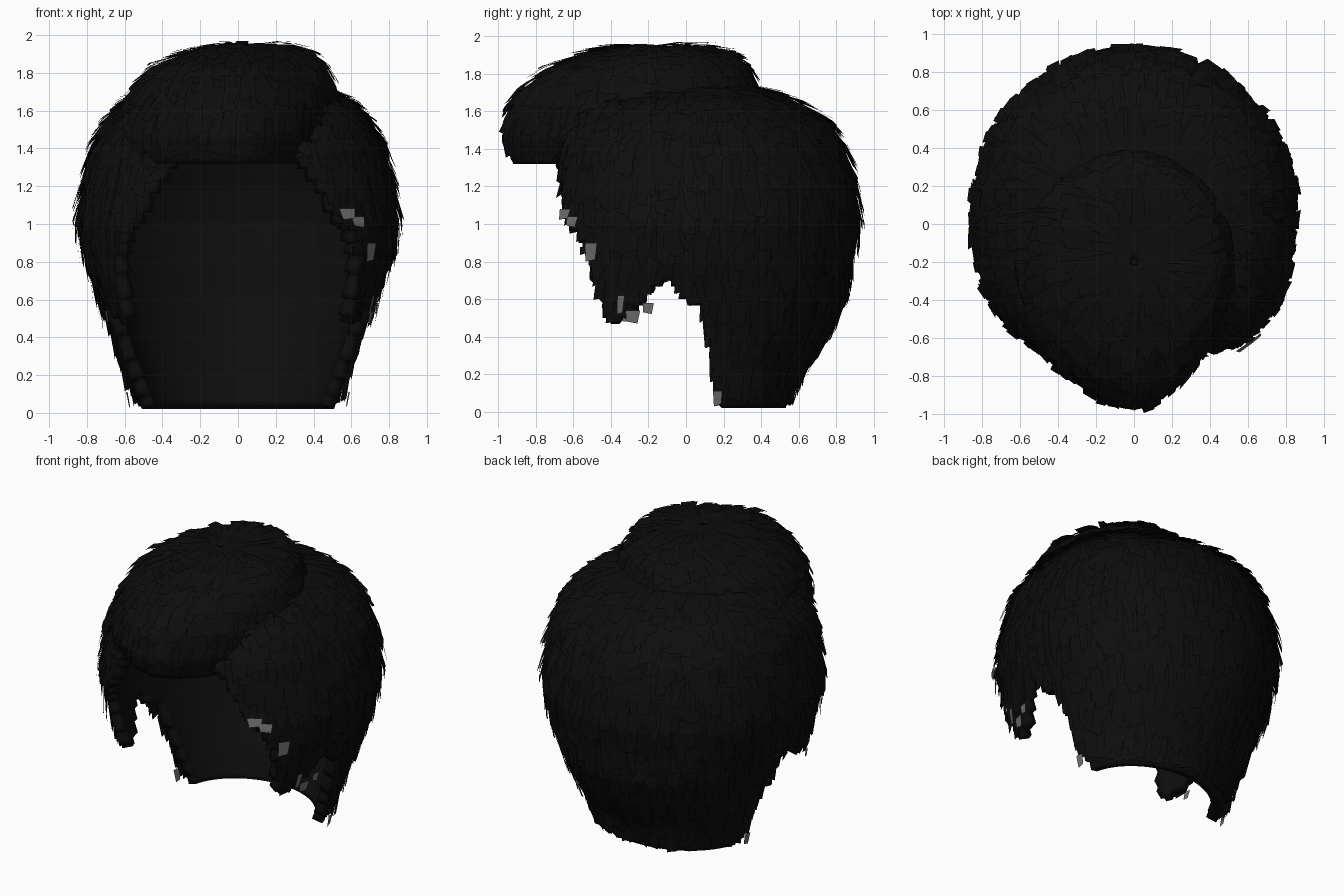
import bpy, bmesh, math, random
from mathutils import Vector

random.seed(4)
if "Cube" in bpy.data.objects:
    bpy.data.objects.remove(bpy.data.objects["Cube"])


def material(name, value):
    m = bpy.data.materials.new(name)
    m.use_nodes = True
    m.diffuse_color = (value, value, value, 1)
    bsdf = m.node_tree.nodes["Principled BSDF"]
    bsdf.inputs["Base Color"].default_value = (value, value, value, 1)
    bsdf.inputs["Roughness"].default_value = 0.9
    return m


black = material("hair black", 0.004)
grey = material("underside grey", 0.16)

# Horizontal sections: z, left half width, right half width, front y, back y
HEAD = [(0.02, .52, .52, -.62, .53), (0.2, .58, .58, -.68, .60), (0.4, .645, .645, -.76, .73),
        (0.6, .72, .72, -.76, .83), (0.8, .79, .79, -.73, .865), (1.0, .835, .835, -.74, .91),
        (1.2, .81, .81, -.73, .895), (1.4, .76, .76, -.71, .83), (1.52, .70, .70, -.66, .76),
        (1.63, .60, .60, -.6, .6), (1.71, .45, .45, -.45, .4), (1.76, .02, .02, .08, .12)]
QUIFF = [(1.32, .66, .46, -.92, .3), (1.45, .68, .50, -.97, .35), (1.6, .63, .53, -.94, .38),
         (1.72, .55, .51, -.87, .38), (1.82, .45, .47, -.73, .34), (1.89, .30, .40, -.55, .27),
         (1.94, .12, .28, -.35, .12), (1.955, .02, .02, -.22, -.18)]

# Lower hairline of the head as (y, z)
HAIRLINE = [(-.72, 1.36), (-.68, 1.32), (-.64, 1.05), (-.5, .8), (-.46, .6), (-.4, .46),
            (-.3, .5), (-.2, .62), (-.08, .7), (0, .57), (.08, .56), (.14, .3), (.2, .0)]


def head_keep(p):
    if p.y <= HAIRLINE[0][0]:
        return p.z > HAIRLINE[0][1]
    for (y0, z0), (y1, z1) in zip(HAIRLINE, HAIRLINE[1:]):
        if p.y <= y1:
            return p.z > z0 + (z1 - z0) * (p.y - y0) / (y1 - y0)
    return True


def quiff_keep(p):
    return p.z > 1.6 or p.y < -.5


def surface(table, centre, power):
    """Return a function giving the point at an angle (0 = front) and a height index."""
    def point(angle, t):
        t = max(0, min(t, len(table) - 1.0001))
        i = int(t)
        z, wl, wr, f, b = [u + (v - u) * (t - i) for u, v in zip(table[i], table[i + 1])]
        c = max(min(centre, b - .01), f + .01)
        s, k = math.sin(angle), math.cos(angle)
        n = power if k > 0 else 2
        r = (abs(s) ** n + abs(k) ** n) ** (-1 / n)
        return Vector(((wr if s > 0 else wl) * r * s, c - (c - f if k > 0 else b - c) * r * k, z))
    return point


head = surface(HEAD, .1, 2.6)
quiff = surface(QUIFF, -.22, 1.65)


def finish(bm, name, mat):
    me = bpy.data.meshes.new(name)
    bm.to_mesh(me)
    bm.free()
    me.materials.append(mat)
    ob = bpy.data.objects.new(name, me)
    bpy.context.collection.objects.link(ob)
    return ob


def shell(name, point, rows, keep, thickness):
    """Solid layer under the locks, trimmed at the hairline."""
    bm = bmesh.new()
    steps, cols = rows * 6, 120
    grid = [[bm.verts.new(point(math.tau * j / cols, i / 6)) for j in range(cols)]
            for i in range(steps + 1)]
    for i in range(steps):
        for j in range(cols):
            k = (j + 1) % cols
            quad = (grid[i][j], grid[i][k], grid[i + 1][k], grid[i + 1][j])
            if keep(sum((v.co for v in quad), Vector()) / 4):
                bm.faces.new(quad)
    bmesh.ops.delete(bm, geom=[v for v in bm.verts if not v.link_faces], context='VERTS')
    ob = finish(bm, name, black)
    mod = ob.modifiers.new("thickness", 'SOLIDIFY')
    mod.thickness = thickness
    mod.offset = -1
    for p in ob.data.polygons:
        p.use_smooth = True


def lock(bm, point, keep, angle, t, length, width, lift, slant=0.0):
    """One flat lock running down the surface, with its tip standing off."""
    segs = 5
    hub = Vector((0, .05, .9))
    rows = []
    for i in range(segs + 1):
        u = i / segs
        tt = t - length * u
        a = angle + slant * u
        mid = point(a, tt)
        if tt < 0 or not keep(mid):
            break
        out = mid - hub
        out.z = max(out.z, 0)
        out.normalize()
        across = (point(a + .02, tt) - point(a - .02, tt)).normalized()
        half = across * width * (.5 - .12 * u)
        off = out * (lift * u + .004)
        rows.append((mid - half + off, mid + half + off))
    if len(rows) < 2:
        return
    # Uneven tip
    last, before = rows[-1], rows[-2]
    side = random.choice((0, 1))
    tip = list(last)
    tip[side] = last[side].lerp(before[side], random.uniform(.2, .9))
    rows[-1] = tuple(tip)
    verts = [[bm.verts.new(p) for p in row] for row in rows]
    for lo, hi in zip(verts, verts[1:]):
        bm.faces.new((hi[0], hi[1], lo[1], lo[0]))


def locks(name, point, rows, keep, count, lift):
    bm = bmesh.new()
    for _ in range(count):
        lock(bm, point, keep, random.uniform(0, math.tau), random.uniform(.3, rows - .3),
             random.uniform(.9, 1.7), random.uniform(.05, .11), random.uniform(.3, 1) * lift,
             random.uniform(-.06, .06))
    finish(bm, name, black)


shell("head_hair", head, len(HEAD) - 1, head_keep, .07)
locks("head_locks", head, len(HEAD) - 1, head_keep, 2200, .05)
shell("quiff", quiff, len(QUIFF) - 1, quiff_keep, .05)
locks("quiff_locks", quiff, len(QUIFF) - 1, quiff_keep, 550, .045)

# Pale undersides showing at the edge: angle in degrees, height index, length, width
bm = bmesh.new()
for deg, t, length, width in [(38, 5.4, .3, .1), (42, 5.2, .3, .09), (50, 4.5, .5, .08),
                              (62, 3.1, .5, .04), (66, 2.7, .35, .08), (71, 2.9, .3, .06),
                              (-64, 2.7, .3, .04), (97, .5, .45, .05), (-97, .5, .45, .05)]:
    def lifted(a, tt):
        p = head(a, tt)
        return p + Vector((p.x, p.y, 0)).normalized() * .04
    lock(bm, lifted, lambda p: True, math.radians(deg), t, length, width, .012)
finish(bm, "pale_undersides", grey)
